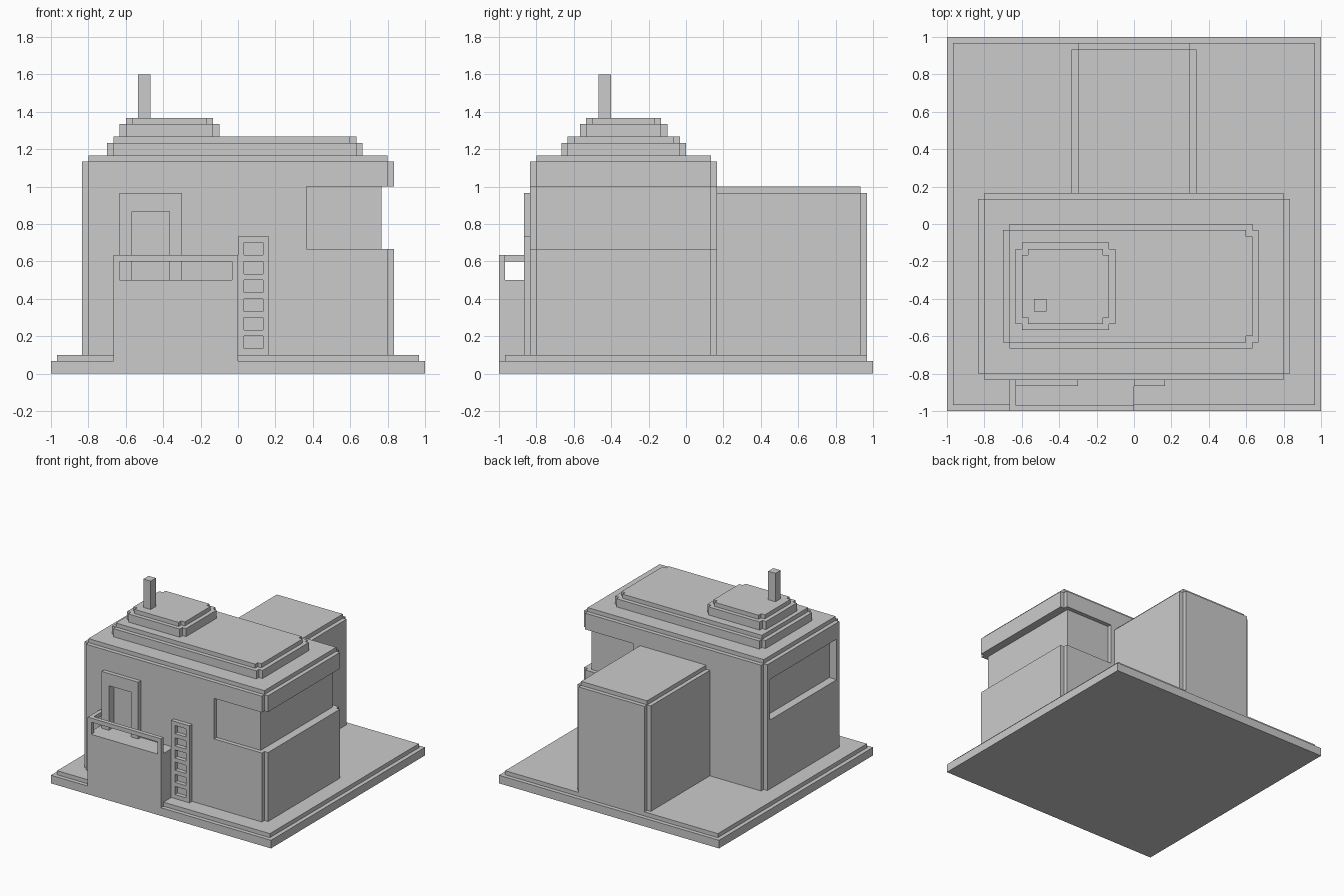
import bpy, bmesh

if "Cube" in bpy.data.objects:
    bpy.data.objects.remove(bpy.data.objects["Cube"])

U = 1 / 30  # the whole model sits on a grid of this size


def prism(name, outline, z0, z1):
    """Extrude a plan outline (grid units, counter-clockwise) from z0 to z1."""
    bm = bmesh.new()
    base = bm.faces.new([bm.verts.new((x * U, y * U, z0 * U)) for x, y in outline])
    top = bmesh.ops.extrude_face_region(bm, geom=[base])["geom"]
    verts = [g for g in top if isinstance(g, bmesh.types.BMVert)]
    bmesh.ops.translate(bm, verts=verts, vec=(0, 0, (z1 - z0) * U))
    bmesh.ops.recalc_face_normals(bm, faces=bm.faces)
    mesh = bpy.data.meshes.new(name)
    bm.to_mesh(mesh)
    bm.free()
    obj = bpy.data.objects.new(name, mesh)
    bpy.context.collection.objects.link(obj)
    return obj


def box(name, x0, x1, y0, y1, z0, z1):
    return prism(name, [(x0, y0), (x1, y0), (x1, y1), (x0, y1)], z0, z1)


def notched(x0, x1, y0, y1, left=True):
    """Rectangle with one-unit square notches at the corners."""
    right_low = [(x1 - 1, y0), (x1 - 1, y0 + 1), (x1, y0 + 1)]
    right_high = [(x1, y1 - 1), (x1 - 1, y1 - 1), (x1 - 1, y1)]
    if not left:
        return [(x0, y0)] + right_low + right_high + [(x0, y1)]
    return ([(x0 + 1, y0)] + right_low + right_high +
            [(x0 + 1, y1), (x0 + 1, y1 - 1), (x0, y1 - 1), (x0, y0 + 1), (x0 + 1, y0 + 1)])


def cut(obj, *cutters):
    for c in cutters:
        mod = obj.modifiers.new("cut", "BOOLEAN")
        mod.operation, mod.solver, mod.object = "DIFFERENCE", "EXACT", c
        c.hide_render = True
        c.display_type = "WIRE"


# Stepped ground plate
box("base_plate", -30, 30, -30, 30, 0, 2)
box("base_step", -29, 29, -29, 29, 2, 3)

# Main block, with recessed windows and doorway
body = prism("main_body", notched(-25, 25, -25, 5), 3, 34)
wrap_window = prism("corner_window_cutter",
                    [(11, -28), (28, -28), (28, 8), (11, 8),
                     (11, 4), (23, 4), (23, -24), (11, -24)], 20, 30)
left_window = box("left_window_cutter", -28, -23, -23, 3, 20, 30)
doorway = box("doorway_cutter", -17, -11, -28, -24, 15, 26)
cut(body, wrap_window, left_window, doorway)
box("body_cap", -24, 24, -24, 4, 34, 35)

# Door frame
frame = box("door_frame", -19, -9, -26, -25, 15, 29)
cut(frame, doorway)

# Rear annex, notched at its back corners
prism("rear_annex", [(-10, 5), (10, 5), (10, 28), (9, 28),
                     (9, 29), (-9, 29), (-9, 28), (-10, 28)], 3, 29)
box("annex_cap", -9, 9, 5, 28, 29, 30)

# Roof tiers, upper hut and chimney
prism("roof_tier", notched(-21, 20, -20, 0), 35, 37)
prism("roof_tier_cap", notched(-20, 19, -19, -1, left=False), 37, 38)
prism("roof_hut", notched(-19, -3, -17, -3), 38, 40)
prism("roof_hut_cap", notched(-18, -4, -16, -4), 40, 41)
box("chimney", -16, -14, -14, -12, 41, 48)

# Balcony with railing open on the ladder side
box("balcony", -20, 0, -30, -25, 2, 15)
for i, x in enumerate((-20, -1)):
    box(f"rail_post_{i}", x, x + 1, -30, -29, 15, 18)
box("rail_front", -20, 0, -30, -29, 18, 19)
box("rail_side", -20, -19, -29, -25, 18, 19)

# Ladder
for i, x in enumerate((0, 4)):
    box(f"ladder_side_{i}", x, x + 1, -26, -25, 3, 22)
for i in range(7):
    box(f"ladder_rung_{i}", 1, 4, -26, -25, 3 + 3 * i, 4 + 3 * i)
